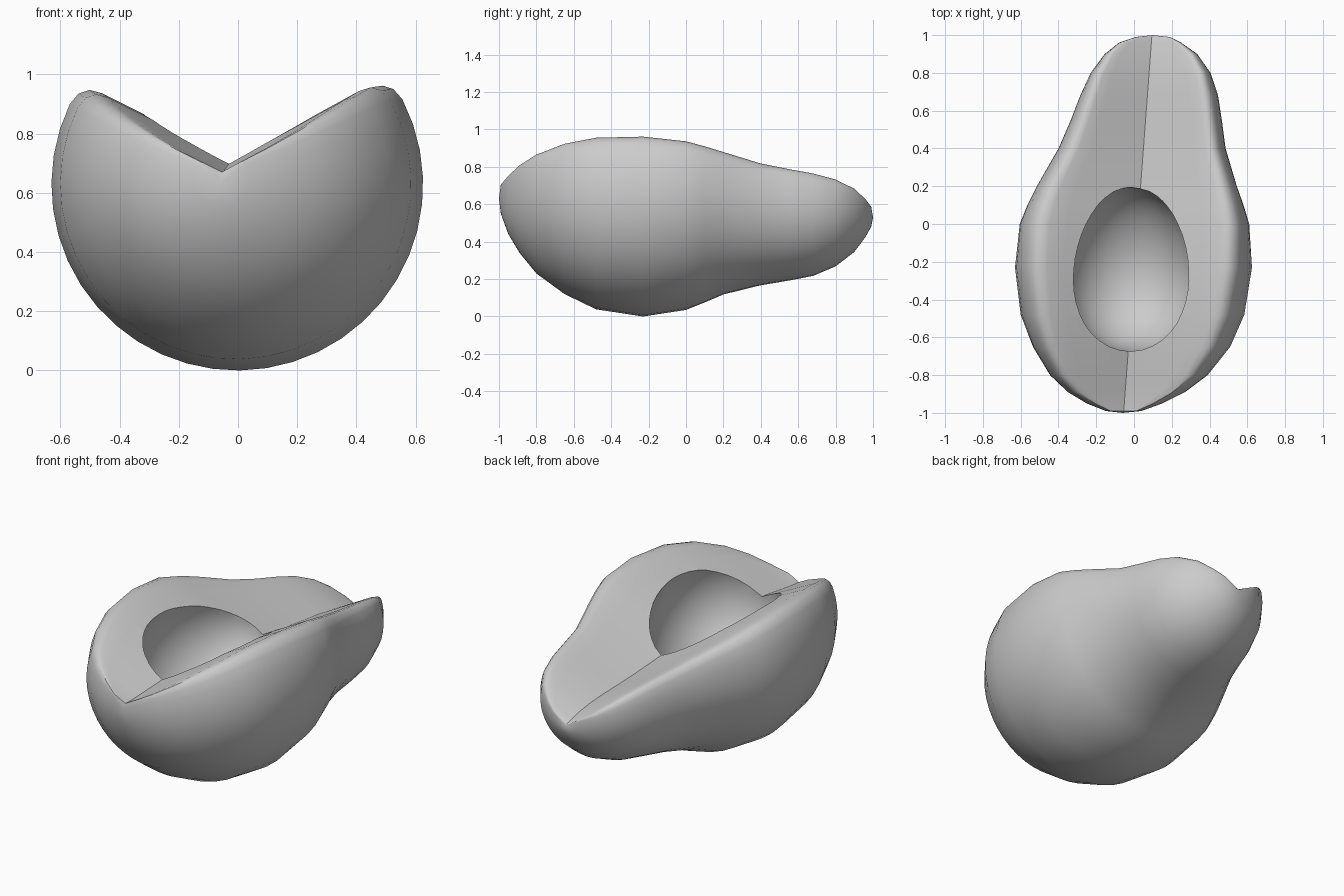
import bpy, bmesh, math
from mathutils import Vector

if "Cube" in bpy.data.objects:
    bpy.data.objects.remove(bpy.data.objects["Cube"])

flesh = bpy.data.materials.new("plain grey")
flesh.diffuse_color = (0.6, 0.6, 0.6, 1)
flesh.use_nodes = True
flesh.node_tree.nodes["Principled BSDF"].inputs["Base Color"].default_value = flesh.diffuse_color

# Stations along the fruit: y, left x, right x, bottom z, valley z
STATIONS = [
    (-0.99, -0.15, 0.04, 0.55, 0.67),
    (-0.95, -0.25, 0.15, 0.44, 0.67),
    (-0.89, -0.35, 0.27, 0.34, 0.675),
    (-0.80, -0.445, 0.39, 0.23, 0.685),
    (-0.65, -0.535, 0.51, 0.12, 0.70),
    (-0.48, -0.60, 0.585, 0.038, 0.71),
    (-0.23, -0.63, 0.625, 0.0, 0.705),
    (0.0, -0.605, 0.61, 0.035, 0.685),
    (0.10, -0.565, 0.58, 0.075, 0.67),
    (0.20, -0.515, 0.545, 0.118, 0.655),
    (0.40, -0.40, 0.485, 0.167, 0.63),
    (0.55, -0.335, 0.465, 0.192, 0.615),
    (0.68, -0.285, 0.445, 0.217, 0.605),
    (0.80, -0.23, 0.405, 0.268, 0.59),
    (0.90, -0.155, 0.335, 0.345, 0.57),
    (0.96, -0.08, 0.25, 0.425, 0.55),
    (0.99, 0.01, 0.19, 0.48, 0.54),
]
SLOPE_LEFT, SLOPE_RIGHT = 0.50, 0.55
ARC, FLOOR = 28, 5


def rim_point(centre, radius, valley, slope, side):
    """Where one sloping cut meets the round skin."""
    d = Vector((side, slope)).normalized()
    m = valley - centre
    b = m.dot(d)
    return valley + d * (-b + math.sqrt(b * b - m.length_squared + radius ** 2))


def section(y, left, right, bottom, valley_z):
    """Round underside, rounded rims and a V-shaped cut on top."""
    r = (right - left) / 2
    c = Vector(((left + right) / 2, bottom + r))
    v = Vector((0.02 + 0.075 * y, min(valley_z, c.y + 0.5 * r)))
    rims = [rim_point(c, r, v, SLOPE_LEFT, -1), rim_point(c, r, v, SLOPE_RIGHT, 1)]
    a0 = math.atan2(rims[0].y - c.y, rims[0].x - c.x) + 0.13
    a1 = math.atan2(rims[1].y - c.y, rims[1].x - c.x) - 0.13 + 2 * math.pi
    pts = [c + r * Vector((math.cos(a), math.sin(a)))
           for a in (a0 + (a1 - a0) * i / ARC for i in range(ARC + 1))]

    def corner(p, rim, q):
        return [p * (1 - t) ** 2 + rim * 2 * t * (1 - t) + q * t * t for t in (0.33, 0.67)]

    inner = [rim.lerp(v, 0.13) for rim in rims]
    pts_right = corner(pts[-1], rims[1], inner[1])
    pts_left = corner(inner[0], rims[0], pts[0])
    pts += pts_right
    pts += [inner[1].lerp(v, i / FLOOR) for i in range(FLOOR)]
    pts += [v.lerp(inner[0], i / FLOOR) for i in range(FLOOR + 1)]
    pts += pts_left
    return [Vector((p.x, y, p.y)) for p in pts]


# Fruit body lofted from front to back
bm = bmesh.new()
rings = [[bm.verts.new(p) for p in section(*s)] for s in STATIONS]
n = len(rings[0])
for a, b in zip(rings, rings[1:]):
    for i in range(n):
        j = (i + 1) % n
        bm.faces.new((a[i], a[j], b[j], b[i]))
for ring, tip in ((rings[0], (-0.06, -1, 0.63)), (rings[-1], (0.1, 1, 0.53))):
    t = bm.verts.new(tip)
    for i in range(n):
        bm.faces.new((ring[i], ring[(i + 1) % n], t))
bmesh.ops.recalc_face_normals(bm, faces=bm.faces)
mesh = bpy.data.meshes.new("fruit_half")
bm.to_mesh(mesh)
bm.free()
fruit = bpy.data.objects.new("fruit_half", mesh)
mesh.materials.append(flesh)
bpy.context.collection.objects.link(fruit)

# Pit hollow: egg shape, narrower towards the stem end
bpy.ops.mesh.primitive_uv_sphere_add(segments=40, ring_count=24, radius=1)
pit = bpy.context.object
pit.name = "pit_cutter"
pit.hide_render = True
pit.data.materials.append(flesh)
for vert in pit.data.vertices:
    x, y, z = vert.co
    taper = 1 - 0.12 * y
    vert.co = (-0.015 + 0.345 * x * taper, -0.24 + 0.435 * y, 0.69 + 0.37 * z * taper)

cut = fruit.modifiers.new("pit_hollow", 'BOOLEAN')
cut.operation = 'DIFFERENCE'
cut.solver = 'EXACT'
cut.object = pit
bpy.ops.object.select_all(action='DESELECT')
fruit.select_set(True)
bpy.context.view_layer.objects.active = fruit
bpy.ops.object.modifier_apply(modifier=cut.name)
bpy.data.objects.remove(pit)
bpy.ops.object.shade_smooth_by_angle(angle=math.radians(38))
